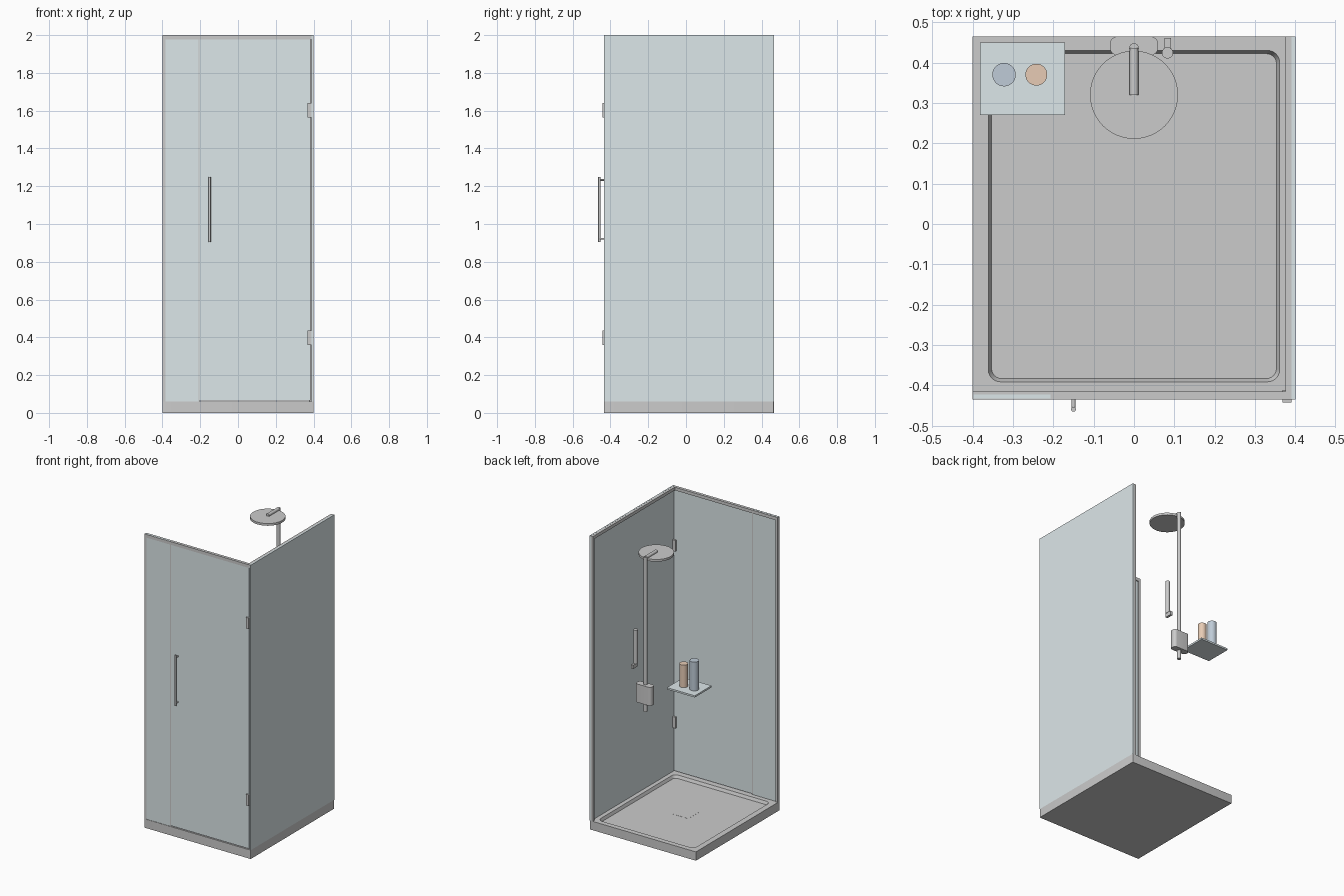
import bpy, bmesh, math
from mathutils import Vector

if "Cube" in bpy.data.objects:
    bpy.data.objects.remove(bpy.data.objects["Cube"])


def material(name, rgb):
    m = bpy.data.materials.new(name)
    m.diffuse_color = (*rgb, 1)
    m.use_nodes = True
    m.node_tree.nodes["Principled BSDF"].inputs["Base Color"].default_value = m.diffuse_color
    return m


GLASS = material("pale_glass", (0.72, 0.80, 0.82))
BLUE = material("blue_plastic", (0.52, 0.60, 0.68))
ORANGE = material("orange_plastic", (0.80, 0.60, 0.46))


def finish(name, bm, mat=None, smooth=False):
    bmesh.ops.recalc_face_normals(bm, faces=bm.faces)
    me = bpy.data.meshes.new(name)
    bm.to_mesh(me)
    bm.free()
    ob = bpy.data.objects.new(name, me)
    bpy.context.collection.objects.link(ob)
    if mat:
        me.materials.append(mat)
    if smooth:
        bpy.ops.object.select_all(action='DESELECT')
        ob.select_set(True)
        bpy.context.view_layer.objects.active = ob
        bpy.ops.object.shade_smooth_by_angle(angle=math.radians(35))
    return ob


def box(name, x, y, z, mat=None):
    bm = bmesh.new()
    bmesh.ops.create_cube(bm, size=1)
    for v in bm.verts:
        v.co = [(r[0] + r[1]) / 2 + c * (r[1] - r[0]) for r, c in zip((x, y, z), v.co)]
    return finish(name, bm, mat)


def rod(name, a, b, r, mat=None, segs=32):
    a, b = Vector(a), Vector(b)
    bm = bmesh.new()
    bmesh.ops.create_cone(bm, cap_ends=True, segments=segs, radius1=r, radius2=r,
                          depth=(b - a).length)
    rot = (b - a).to_track_quat('Z', 'Y')
    for v in bm.verts:
        v.co = rot @ v.co + (a + b) / 2
    return finish(name, bm, mat, True)


def ring(bm, x, y, z, r, n=6):
    """Rounded rectangle of vertices."""
    vs = []
    for k, (cx, cy) in enumerate(((x[1] - r, y[1] - r), (x[0] + r, y[1] - r),
                                  (x[0] + r, y[0] + r), (x[1] - r, y[0] + r))):
        for i in range(n + 1):
            t = math.pi / 2 * (k + i / n)
            vs.append(bm.verts.new((cx + r * math.cos(t), cy + r * math.sin(t), z)))
    return vs


def loft(name, rings):
    """Closed solid through (x range, y range, z, corner radius) rings."""
    bm = bmesh.new()
    loops = [ring(bm, *r) for r in rings]
    for a, b in zip(loops, loops[1:]):
        for i in range(len(a)):
            j = (i + 1) % len(a)
            bm.faces.new((a[i], a[j], b[j], b[i]))
    bm.faces.new(loops[0])
    bm.faces.new(loops[-1])
    return finish(name, bm, None, True)


# Shower tray with sloped recess and flush drain cover
X, Y = (-0.4, 0.4), (-0.435, 0.465)
loft("tray", [(X, Y, 0, 0.002), (X, Y, 0.06, 0.002),
              ((-0.361, 0.361), (-0.391, 0.430), 0.06, 0.03),
              ((-0.353, 0.353), (-0.383, 0.422), 0.04, 0.025)])
box("drain_cover", (-0.06, 0.06), (-0.06, 0.06), (0.035, 0.0408))

# Glass panels
box("side_glass", (0.39, 0.4), (-0.435, 0.465), (0.06, 2.0), GLASS)
box("fixed_front_glass", (-0.398, -0.207), (-0.432, -0.422), (0.06, 2.0), GLASS)
box("door_glass", (-0.203, 0.385), (-0.432, -0.422), (0.065, 1.977), GLASS)

# Frame rails and wall profiles
box("front_top_rail", (-0.4, 0.39), (-0.435, -0.415), (1.978, 1.9995))
box("side_top_rail", (0.375, 0.39), (-0.415, 0.465), (1.978, 1.9995))
box("front_wall_profile", (-0.4, -0.385), (-0.435, -0.415), (0.06, 1.978))
box("side_wall_profile", (0.375, 0.39), (0.45, 0.465), (0.06, 1.978))
box("door_seal", (-0.209, -0.203), (-0.433, -0.421), (0.06, 1.978))

# Door hinges
for i, z in enumerate((0.398, 1.602)):
    box(f"hinge_{i + 1}", (0.368, 0.39), (-0.442, -0.411), (z - 0.038, z + 0.038))

# Door handle
rod("handle_bar", (-0.15, -0.459, 0.905), (-0.15, -0.459, 1.25), 0.006, segs=20)
for i, z in enumerate((0.922, 1.233)):
    rod(f"handle_post_{i + 1}", (-0.15, -0.459, z), (-0.15, -0.43, z), 0.005, segs=16)

# Mixer, riser pipe, arm and rain head
mx, my = (-0.06, 0.06), (0.418, 0.465)
loft("mixer_body", [(mx, my, 0.96, 0.02), (mx, my, 1.085, 0.02)])
rod("riser_pipe", (0, 0.436, 0.90), (0, 0.436, 1.95), 0.012)
rod("head_arm", (0, 0.436, 1.945), (0, 0.32, 1.945), 0.011)
rod("rain_head", (0, 0.32, 1.924), (0, 0.32, 1.939), 0.109, segs=64)

# Hand shower and wall holder
rod("hand_shower", (0.083, 0.424, 1.20), (0.083, 0.424, 1.43), 0.014)
box("hand_shower_holder", (0.076, 0.092), (0.415, 0.461), (1.175, 1.202))

# Glass shelf with bottles
box("shelf", (-0.381, -0.171), (0.27, 0.45), (1.10, 1.112), GLASS)
rod("blue_bottle", (-0.322, 0.37, 1.112), (-0.322, 0.37, 1.308), 0.029, BLUE)
rod("orange_bottle", (-0.242, 0.37, 1.112), (-0.242, 0.37, 1.265), 0.027, ORANGE)
